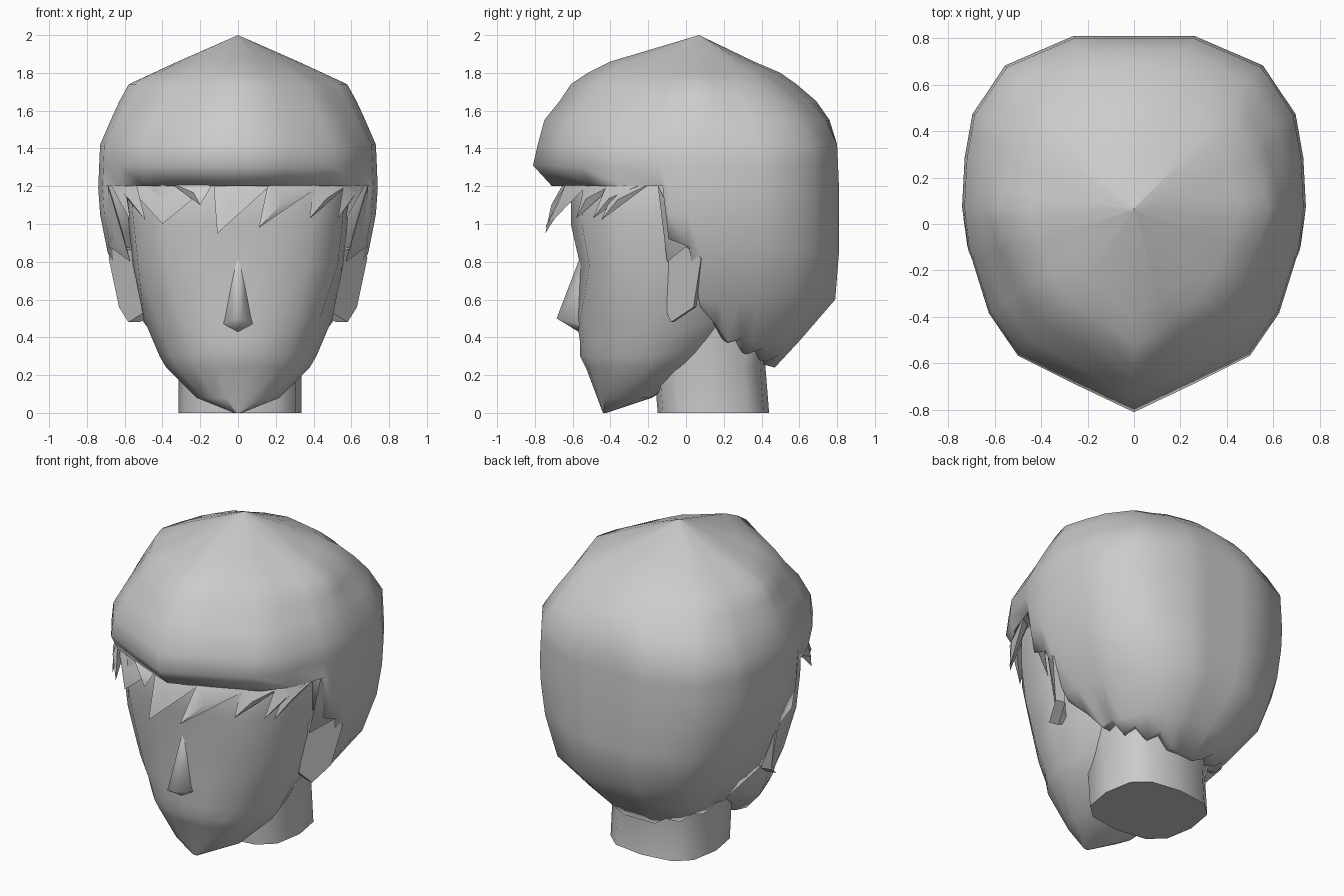
import bpy, bmesh, math
from mathutils import Vector

if "Cube" in bpy.data.objects:
    bpy.data.objects.remove(bpy.data.objects["Cube"])


def make(name, verts, faces, angle=60):
    me = bpy.data.meshes.new(name)
    me.from_pydata([tuple(v) for v in verts], [], faces)
    bm = bmesh.new()
    bm.from_mesh(me)
    bmesh.ops.remove_doubles(bm, verts=bm.verts[:], dist=0.002)
    bmesh.ops.recalc_face_normals(bm, faces=bm.faces[:])
    bm.to_mesh(me)
    bm.free()
    me.polygons.foreach_set("use_smooth", [True] * len(me.polygons))
    me.set_sharp_from_angle(angle=math.radians(angle))
    ob = bpy.data.objects.new(name, me)
    bpy.context.collection.objects.link(ob)
    return ob


def loft(rings, caps=True):
    n = len(rings[0])
    verts = [p for r in rings for p in r]
    faces = [(k * n + i, k * n + (i + 1) % n, (k + 1) * n + (i + 1) % n, (k + 1) * n + i)
             for k in range(len(rings) - 1) for i in range(n)]
    if caps:
        faces += [tuple(range(n)), tuple(range((len(rings) - 1) * n, len(rings) * n))]
    return verts, faces


def mirror_outline(half):
    # half runs front to back on +x; first and last lie on the centre line
    return half + [(-p[0],) + tuple(p[1:]) for p in half[-2:0:-1]]


def lerp_table(table, z):
    for a, b in zip(table, table[1:]):
        if b[0] <= z <= a[0]:
            t = (a[0] - z) / (a[0] - b[0])
            return [p + (q - p) * t for p, q in zip(a, b)]
    return table[-1] if z < table[-1][0] else table[0]


# head and jaw: z, front y, centre y, back y, half width
face_outline = mirror_outline([(0, -1), (.3, -.95), (.6, -.8), (.85, -.5), (1, 0),
                               (.85, .6), (.45, .95), (0, 1)])
face_rings = [(0.0, -.44, -.43, -.42, .02), (.08, -.47, -.3, -.18, .22),
              (.24, -.53, -.2, .06, .38), (.3, -.56, -.18, .14, .415), (.37, -.56, -.17, .22, .445),
              (.5, -.58, -.15, .35, .5), (.78, -.56, -.1, .52, .555),
              (1.0, -.61, -.05, .6, .58), (1.2, -.61, 0, .65, .6), (1.5, -.5, 0, .55, .5)]


def face_ring(z, yf, yc, yb, w):
    # the cheeks and temples are squarer than the jaw
    full = 1 + .12 * min(max((z - .45) / .3, 0), 1)
    pts = []
    for u, v in face_outline:
        k = full if v < 0 and .5 < abs(u) < 1 else 1
        pts.append((min(max(u * k, -1), 1) * w,
                    yc + v * (k * (yc - yf) if v < 0 else (yb - yc)), z))
    return pts


make("head", *loft([face_ring(*r) for r in face_rings]))

# nose
make("nose", [(0, -.555, .84), (.02, -.685, .5), (-.02, -.685, .5), (.08, -.56, .47),
              (-.08, -.56, .47), (0, -.57, .43), (.04, -.55, .68), (-.04, -.55, .68)],
     [(0, 1, 6), (6, 1, 3), (0, 7, 2), (7, 4, 2), (0, 2, 1), (1, 5, 3), (2, 4, 5), (1, 2, 5)], angle=85)

# neck
neck = []
for z, w, y0, y1 in [(0, .325, -.15, .44), (.25, .325, -.17, .42), (.6, .38, -.17, .5)]:
    neck.append([(.01 + w * math.copysign(abs(math.sin(a)) ** .7, math.sin(a)),
                  (y0 + y1) / 2 - (y1 - y0) / 2 * math.copysign(abs(math.cos(a)) ** .7, math.cos(a)), z)
                 for a in [i * math.tau / 12 for i in range(12)]])
make("neck", *loft(neck))

# ears
ear = [(.56, -.1, .86), (.66, 0, .88), (.685, .08, .82), (.63, .04, .56),
       (.58, -.08, .48), (.5, -.1, .53)]
for s, side in [(1, "right"), (-1, "left")]:
    outer = [(s * x, y, z) for x, y, z in ear]
    inner = [(s * (x - .06), y + .015, z) for x, y, z in ear]
    make("ear_" + side, *loft([outer, inner]), angle=40)

# hair shell: z, front y, back y, half width
hair = [(2.0, .07, .07, 0), (1.86, -.4, .36, .32), (1.8, -.52, .5, .45), (1.74, -.61, .585, .58),
        (1.65, -.67, .69, .63), (1.55, -.75, .76, .675), (1.42, -.785, .80, .73), (1.31, -.81, .805, .735),
        (1.19, -.70, .81, .74), (1.05, -.70, .81, .73), (.85, -.70, .81, .69),
        (.6, -.65, .79, .59), (.38, -.6, .6, .43), (.24, -.5, .47, .31)]
# columns: across, along, hairline height
half = [(0, -1, 1.2), (.35, -.86, 1.2), (.68, -.72, 1.2), (.85, -.51, 1.2),
        (.95, -.24, 1.2), (.97, -.2, .92), (.99, -.06, .88), (1, .02, .56)]
back = [(1, .02, .56), (.985, .3, .37), (.94, .55, .31), (.75, .83, .27), (.35, 1, .24), (0, 1, .24)]
for a, b in zip(back, back[1:]):
    # narrow notches between the nape points
    m = [(p + q) / 2 for p, q in zip(a, b)]
    half += [(m[0], m[1], m[2] + (.05 if b[2] < .35 and b[0] else 0)), b]
columns = mirror_outline(half)
YC = .06


def hair_point(u, v, z):
    _, yf, yb, w = lerp_table(hair, z)
    # the crown is rounder than the outline lower down
    k = 1 - .09 * min(max((z - 1.45) / .25, 0), 1) * min(1, 2.2 * abs(u * v))
    return Vector((u * w * k, YC + v * k * ((YC - yf) if v < 0 else (yb - YC)), z))


rings = [[hair_point(u, v, max(h[0], zb)) for u, v, zb in columns] for h in hair]
# lip turned inward to meet the head
rings.append([Vector((p.x * .82, YC + (p.y - YC) * .82, p.z + .02)) for p in rings[-1]])
make("hair", *loft(rings, caps=False), angle=80)


# fringe locks
def edge(x):
    for a, b in zip(half, half[1:5]):
        if a[0] <= abs(x) / .74 <= b[0]:
            t = (abs(x) / .74 - a[0]) / (b[0] - a[0])
            return YC + (a[1] + (b[1] - a[1]) * t) * .76
    return -.12


def lock(name, a, b, tip, depth=.06):
    a, b, tip = Vector(a), Vector(b), Vector(tip)
    mid = (a + b) / 2
    n = Vector((mid.x, mid.y, 0)).normalized()
    ridge = mid * .55 + tip * .45 + n * depth * .5
    rear = mid - n * depth
    make(name, [a, b, tip, ridge, rear],
         [(0, 3, 2), (3, 1, 2), (0, 1, 3), (0, 2, 4), (2, 1, 4), (0, 4, 1)], angle=50)


fringe = [(-.66, -.54, -.49, 1.02), (-.60, -.13, -.4, 1.0), (-.36, -.13, -.2, 1.1),
          (-.13, .19, -.11, .95), (.16, .46, .11, .98), (.4, .6, .38, 1.03), (.56, .67, .53, 1.03)]
for i, (xa, xb, xt, zt) in enumerate(fringe):
    ty = edge(xt) - (.09 if abs(xt) < .12 else .04)
    lock("fringe_lock_%d" % (i + 1), (xa, edge(xa), 1.22), (xb, edge(xb), 1.22), (xt, ty, zt))

# side locks in front of the ears
for s, side in [(1, "right"), (-1, "left")]:
    lock("side_lock_" + side, (s * .69, -.15, 1.21), (s * .68, .0, .88), (s * .57, -.1, .8), .05)
    lock("temple_lock_" + side, (s * .6, -.36, 1.22), (s * .68, -.18, 1.22), (s * .57, -.45, 1.02), .05)
